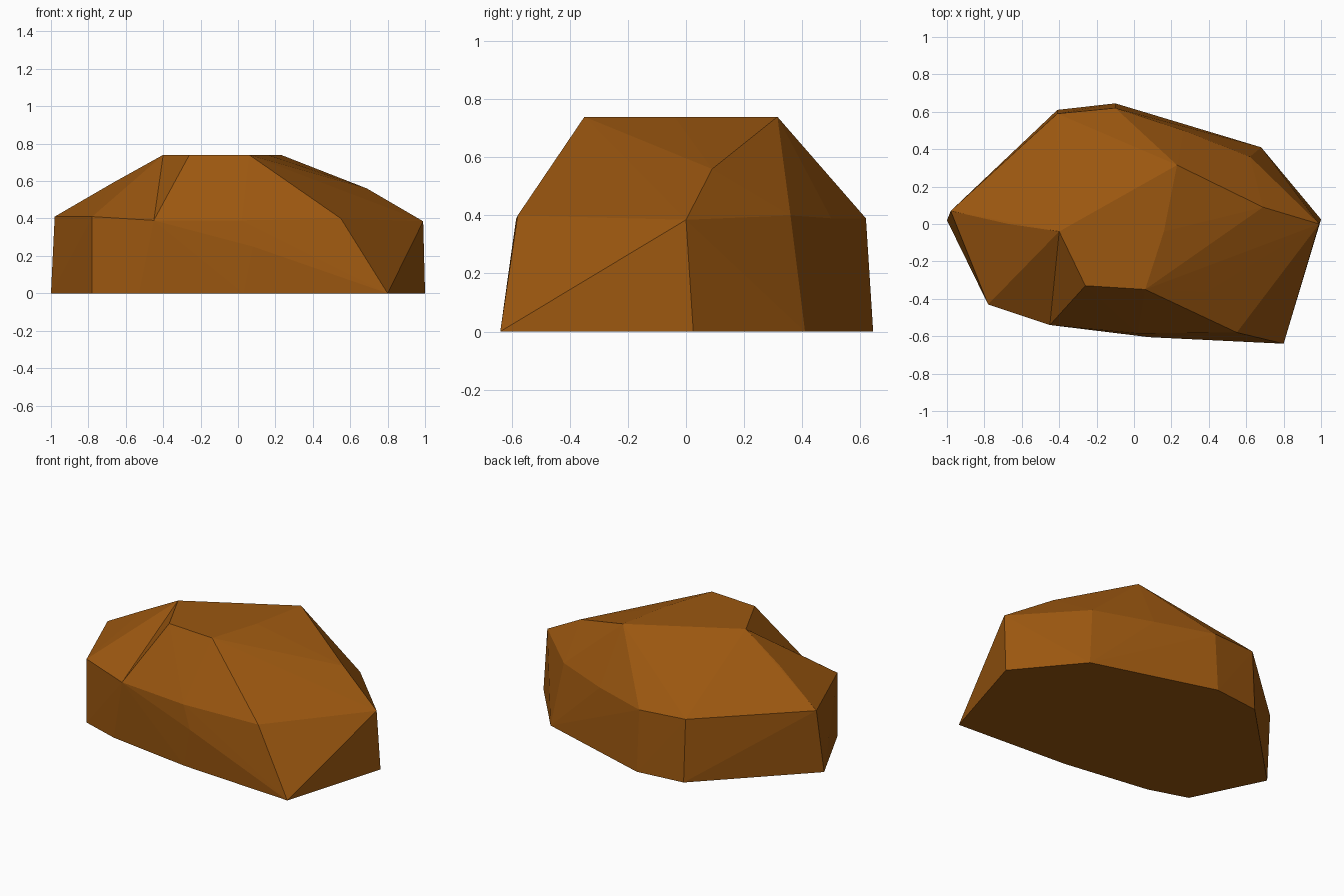
import bpy, bmesh
from mathutils import Vector

if "Cube" in bpy.data.objects:
    bpy.data.objects.remove(bpy.data.objects["Cube"])

# Outline rings of the boulder: ground, shoulder, upper facets, flat crown
ground = [(-1.0, .02), (-.78, -.43), (-.53, -.51), (.03, -.592), (.80, -.64),
          (1.0, .025), (.68, .41), (-.10, .645), (-.41, .61)]
shoulder = [(-.98, .07, .41), (-.78, -.43, .41), (-.45, -.54, .39), (.02, -.585, .39),
            (.55, -.58, .40), (.99, 0, .385), (.62, .36, .40), (.265, .50, .39),
            (-.10, .62, .39), (-.41, .59, .40)]
facets = [(.08, -.605, .25), (.39, -.365, .563), (.69, .09, .56), (-.67, 0, .59)]
crown = [(-.40, -.04), (-.26, -.33), (.06, -.35), (.16, -.04), (.23, .315)]

points = [(x, y, 0) for x, y in ground] + shoulder + facets + [(x, y, .74) for x, y in crown]

# Boulder body: faceted shell around the rings
bm = bmesh.new()
for p in points:
    bm.verts.new(p)
hull = bmesh.ops.convex_hull(bm, input=bm.verts[:])
bmesh.ops.triangulate(bm, faces=bm.faces[:])


def nearest(p):
    return min(bm.verts, key=lambda v: (v.co - Vector(p)).length)


# Slight hollow on the front left: turn the ridge into a crease
ridge = bm.edges.get((nearest((-.78, -.43, .41)), nearest((-.26, -.33, .74))))
if ridge:
    bmesh.ops.rotate_edges(bm, edges=[ridge], use_ccw=False)

bmesh.ops.recalc_face_normals(bm, faces=bm.faces[:])
mesh = bpy.data.meshes.new("boulder")
bm.to_mesh(mesh)
bm.free()

# Single brown stone colour
brown = bpy.data.materials.new("ochre brown")
brown.diffuse_color = (.328, .095, .005, 1)
brown.use_nodes = True
brown.node_tree.nodes["Principled BSDF"].inputs["Base Color"].default_value = brown.diffuse_color
mesh.materials.append(brown)
boulder = bpy.data.objects.new("boulder", mesh)
bpy.context.collection.objects.link(boulder)
